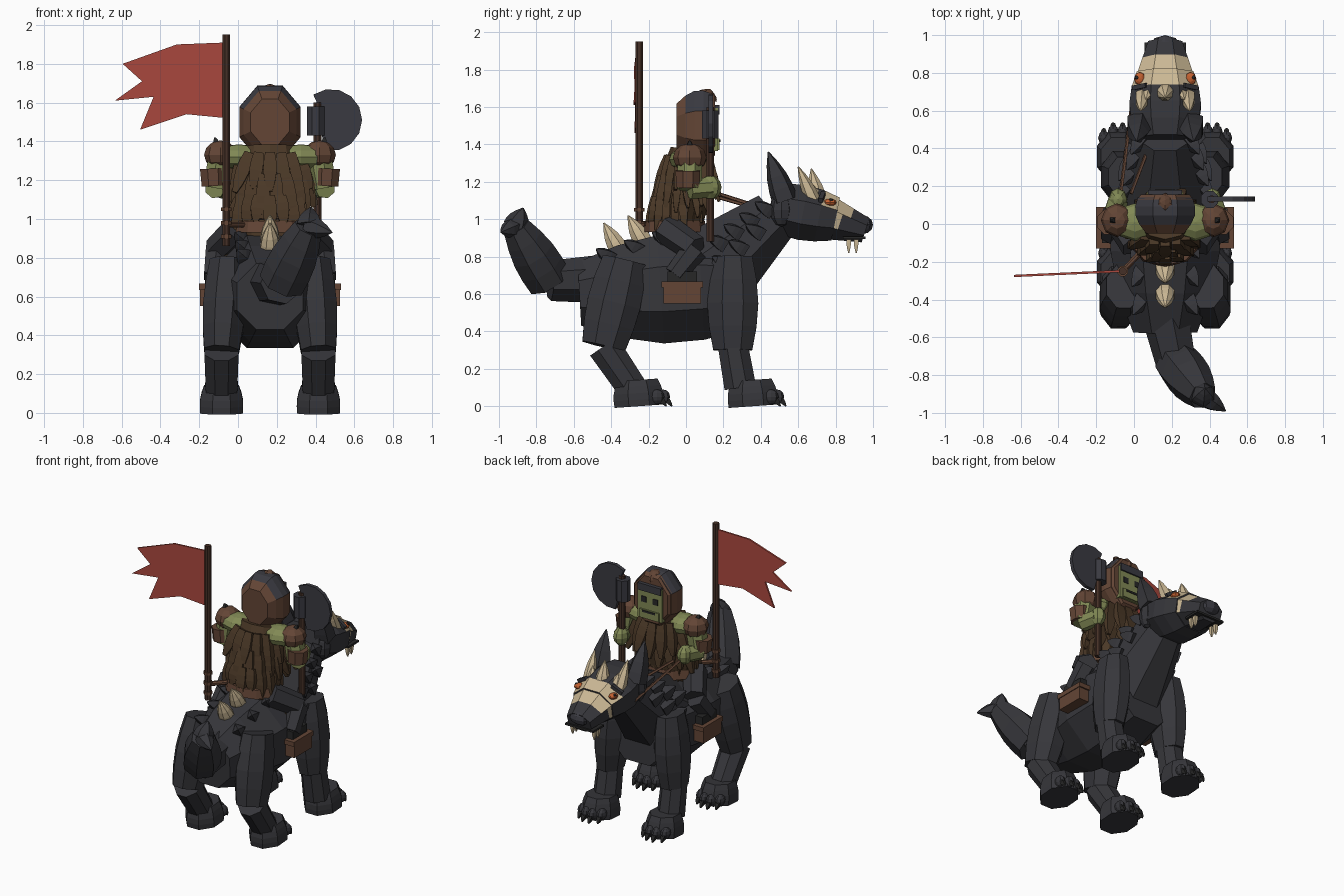
import bpy, bmesh, math, random
from mathutils import Vector

default_cube = bpy.data.objects.get("Cube")
if default_cube:
    bpy.data.objects.remove(default_cube)
random.seed(4)
CENTRE_X = .165  # beast and rider share this centre line


def material(name, *rgb):
    mat = bpy.data.materials.new(name)
    mat.use_nodes = True
    mat.diffuse_color = (*rgb, 1)
    mat.node_tree.nodes["Principled BSDF"].inputs["Base Color"].default_value = (*rgb, 1)
    return mat


FUR = material("charcoal fur", .037, .037, .043)
BLACK = material("black claw", .02, .02, .02)
STEEL = material("slate steel", .042, .042, .052)
LEATHER = material("brown leather", .125, .06, .036)
CLOTH = material("dark brown cloth", .07, .04, .02)
WOOD = material("dark wood", .06, .03, .02)
GREEN = material("green skin", .22, .25, .09)
BONE = material("cream bone", .6, .48, .3)
RED = material("red cloth", .4, .065, .048)
ORANGE = material("orange eye", .55, .12, .03)


def make(name, bm, mat):
    bmesh.ops.recalc_face_normals(bm, faces=bm.faces)
    mesh = bpy.data.meshes.new(name)
    bm.to_mesh(mesh)
    bm.free()
    mesh.materials.append(mat)
    part = bpy.data.objects.new(name, mesh)
    part.location.x = CENTRE_X
    bpy.context.collection.objects.link(part)
    return part


def mirror(part):
    """Repeat a part on the other side of the centre line."""
    part.modifiers.new("other side", "MIRROR")
    return part


def limb(name, start, end, near, far, mat, sides=8, bulge=0, flat=1, steps=4):
    """Tapered, optionally bulging prism from start to end."""
    bm = bmesh.new()
    start, end = Vector(start), Vector(end)
    along = (end - start).normalized()
    guide = Vector((1, 0, 0)) if abs(along.x) < .8 else Vector((0, 1, 0))
    across = (guide - along * guide.dot(along)).normalized()
    up = along.cross(across)
    rings = []
    for step in range(steps + 1):
        t = step / steps
        radius = near + (far - near) * t + bulge * math.sin(math.pi * t)
        radius /= math.cos(math.pi / sides)
        angles = [(side + .5) * math.tau / sides for side in range(sides)]
        rings.append([bm.verts.new(start.lerp(end, t) + across * radius * math.cos(a)
                                   + up * radius * flat * math.sin(a)) for a in angles])
    for lower, upper in zip(rings, rings[1:]):
        for i in range(sides):
            j = (i + 1) % sides
            bm.faces.new((lower[i], lower[j], upper[j], upper[i]))
    bm.faces.new(rings[0])
    bm.faces.new(rings[-1])
    return make(name, bm, mat)


def spike(name, base, tip, radius, mat, sides=6):
    return limb(name, base, tip, radius, .003, mat, sides, bulge=radius / 4)


def solid(name, centre, half, mat, rounded=False):
    """Box or low-poly ball with the given half sizes."""
    bm = bmesh.new()
    if rounded:
        bmesh.ops.create_uvsphere(bm, u_segments=8, v_segments=6, radius=1)
    else:
        bmesh.ops.create_cube(bm, size=2)
    bmesh.ops.scale(bm, vec=half, verts=bm.verts)
    bmesh.ops.translate(bm, vec=centre, verts=bm.verts)
    return make(name, bm, mat)


def ball(name, centre, half, mat):
    return solid(name, centre, half, mat, rounded=True)


def plate(name, outline, y, depth, mat, slant=0):
    """Thin upright sheet from an x, z outline."""
    bm = bmesh.new()
    sheet = bm.faces.new([bm.verts.new((x, y + x * slant, z)) for x, z in outline])
    copy = bmesh.ops.extrude_face_region(bm, geom=[sheet], use_keep_orig=True)["geom"]
    moved = [item for item in copy if isinstance(item, bmesh.types.BMVert)]
    bmesh.ops.translate(bm, vec=(0, depth, 0), verts=moved)
    return make(name, bm, mat)


def paint(part, mat, rule):
    """Give a second colour to the faces whose centre and normal fit the rule."""
    part.data.materials.append(mat)
    for face in part.data.polygons:
        face.material_index = int(rule(face.center, face.normal))


# Beast trunk, neck and tail
limb("trunk", (0, -.57, .6), (0, .3, .65), .17, .24, FUR, bulge=.085)
limb("neck", (0, .12, .71), (0, .48, 1.02), .25, .14, FUR)
tail_root, tail_bend, tail_top = Vector((0, -.45, .68)), Vector((.06, -.73, .67)), Vector((.2, -.91, .96))
limb("tail_base", tail_root, tail_bend, .12, .1, FUR, sides=7)
limb("tail_brush", tail_bend, tail_top, .11, .07, FUR, sides=7, bulge=.02)
spike("tail_tuft_top", tail_top, (.21, -.87, 1.06), .06, FUR)
spike("tail_tuft_side", tail_top, (.32, -.99, .93), .05, FUR)

# Head with a painted bone mask
skull = limb("skull", (0, .45, 1.07), (0, .8, 1), .15, .15, FUR, bulge=.04, flat=.78)
paint(skull, BONE, lambda centre, normal: normal.z > .6 and centre.y > .7)
muzzle = limb("muzzle", (0, .78, 1), (0, .96, .94), .15, .09, FUR, flat=.75)
paint(muzzle, BONE, lambda centre, normal: (normal.z > .6 and centre.y < .9)
      or (normal.z > -.3 and centre.y < .82))
ball("nose", (0, .945, .97), (.08, .055, .05), STEEL)
solid("mouth_line", (0, .9, .9), (.11, .06, .007), BLACK)
mirror(spike("ears", (.14, .53, 1.1), (.15, .44, 1.36), .06, FUR, sides=5))
mirror(ball("cheeks", (.15, .51, 1.05), (.05, .06, .09), FUR))
mirror(ball("eyes", (.135, .77, 1.09), (.03, .035, .02), ORANGE))
mirror(ball("pupils", (.15, .775, 1.1), (.012, .012, .012), BLACK))
mirror(limb("eyebrows", (.17, .72, 1.1), (.1, .735, 1.14), .012, .012, FUR, sides=4))
for y in (.87, .91):
    mirror(spike("teeth", (.085, y, .89), (.085, y, .82), .012, BONE, sides=4))

# Bone spikes on the brow and rump
spike("middle_brow_spike", (0, .71, 1.08), (0, .67, 1.27), .05, BONE, sides=8)
mirror(spike("outer_brow_spikes", (.12, .68, 1.1), (.13, .6, 1.28), .035, BONE))
mirror(spike("inner_brow_spikes", (.08, .71, 1.08), (.1, .66, 1.2), .03, BONE))
for y, z in ((-.36, .84), (-.23, .88)):
    spike("rump_spike", (0, y, z), (0, y - .08, z + .14), .05, BONE, sides=8)

# Legs
LEG_X = .25
knee, ankle = Vector((LEG_X, -.44, .32)), Vector((LEG_X, -.29, .1))
mirror(limb("hind_thighs", (.22, -.33, .78), knee, .09, .09, FUR, bulge=.02, flat=1.3))
mirror(limb("hind_shins", knee, ankle, .088, .08, FUR))
mirror(limb("front_thighs", (.22, .25, .8), (LEG_X, .25, .3), .08, .08, FUR, bulge=.025, flat=1.3))
mirror(limb("front_shins", (LEG_X, .25, .33), (LEG_X, .29, .1), .08, .085, FUR))

# Paws, toes and claws
for end, y in (("hind", -.25), ("front", .36)):
    mirror(limb(end + "_paws", (LEG_X, y, 0), (LEG_X, y - .01, .14), .11, .09, FUR, bulge=.01, flat=1.2))
    for toe in (-1.5, -.5, .5, 1.5):
        x, toe_y = LEG_X + toe * .05, y + .14 - abs(toe) * .03
        mirror(ball(end + "_toes", (x, toe_y, .05), (.03, .04, .04), FUR))
        mirror(spike(end + "_claws", (x, toe_y + .02, .04), (x, toe_y + .05, 0), .014, BLACK, sides=4))


# Fur tufts along the neck and rump
def tuft_row(name, first, last, count):
    for i in range(count):
        root = Vector(first).lerp(Vector(last), i / (count - 1))
        mirror(spike(name, root, root + Vector((.05, -.08, .05)), .035, FUR, sides=4))


tuft_row("neck_tufts", (.2, .2, .86), (.13, .45, 1.04), 4)
tuft_row("lower_neck_tufts", (.22, .22, .75), (.17, .4, .92), 3)
tuft_row("rump_tufts", (.12, -.4, .79), (.13, -.1, .88), 3)

# Saddle bags
mirror(solid("bags", (.315, -.02, .6), (.045, .1, .05), LEATHER))
mirror(solid("bag_flaps", (.315, -.02, .65), (.05, .11, .016), LEATHER))
mirror(limb("bag_straps", (.28, -.02, .64), (.17, -.02, .92), .02, .02, CLOTH, sides=4))

# Rider legs
rider_knee = Vector((.27, .05, .84))
mirror(limb("rider_thighs", (.16, -.11, .95), rider_knee, .07, .065, FUR, sides=6))
mirror(limb("rider_shins", rider_knee, (.29, -.06, .7), .06, .05, FUR, sides=6))
mirror(solid("boots", (.3, -.02, .69), (.035, .08, .03), BLACK))

# Rider torso and ragged cloak
limb("torso", (0, -.06, .88), (0, .02, 1.37), .15, .13, CLOTH, sides=10, bulge=.04, flat=.75)
limb("belt", (0, -.06, .93), (0, -.06, .99), .19, .18, LEATHER, sides=10, flat=.85)
STRIPS = 16
for tier in range(3):
    top_z, low_z = 1.12 + tier * .11, .95 + tier * .08
    for i in range(STRIPS):
        angle = (i + tier / 2) * math.tau / STRIPS
        outward = Vector((math.cos(angle), math.sin(angle) * .75, 0))
        middle = Vector((0, tier * .035 - .06, 0))
        flare = random.uniform(.16, .21) + tier * .025
        top = middle + outward * .15 + Vector((0, 0, top_z))
        tip = middle + outward * flare + Vector((0, 0, low_z + random.uniform(-.05, .05)))
        limb("cloak_strip", top, tip, .025, .012, CLOTH, sides=4, bulge=.016, flat=.6)

# Rider arms and shoulder armour
shoulder, elbow, hand = Vector((.255, .02, 1.33)), Vector((.285, .02, 1.16)), Vector((.25, .13, 1.17))
mirror(ball("shoulders", (.16, .01, 1.32), (.13, .1, .065), GREEN))
mirror(limb("upper_arms", shoulder, elbow, .06, .06, GREEN, sides=7))
mirror(limb("forearms", elbow, hand, .05, .05, GREEN, sides=7))
mirror(ball("hands", hand, (.05, .06, .065), GREEN))
mirror(limb("arm_guards", (.29, .01, 1.17), (.295, .01, 1.26), .062, .066, LEATHER))
mirror(ball("shoulder_pads", shoulder, (.085, .09, .075), LEATHER))
mirror(spike("pad_studs", shoulder + Vector((.02, 0, .06)), shoulder + Vector((.03, 0, .09)), .014, BLACK, sides=4))

# Hood with a steel crown, face inside
hood = limb("hood", (0, -.05, 1.5), (0, .14, 1.5), .1, .145, LEATHER, bulge=.035, flat=1.18)
paint(hood, STEEL, lambda centre, normal: normal.z > .3 and centre.y > -.02)
limb("hood_rim", (0, .13, 1.5), (0, .155, 1.5), .147, .13, LEATHER, flat=1.22)
spike("hood_peak", (0, .11, 1.65), (0, .13, 1.695), .05, LEATHER)
solid("face", (0, .14, 1.48), (.095, .03, .115), GREEN)
solid("jaw", (0, .15, 1.4), (.075, .03, .03), GREEN)
solid("brow", (0, .15, 1.585), (.09, .03, .025), STEEL)
solid("mouth", (0, .18, 1.42), (.05, .004, .007), BLACK)
mirror(solid("rider_eyes", (.045, .17, 1.5), (.02, .004, .02), BLACK))

# Flag on its pole
POLE_X, POLE_Y = -.225, -.25
limb("flag_pole", (POLE_X, POLE_Y, .86), (POLE_X, POLE_Y, 1.95), .02, .02, WOOD)
for z in (.9, .97, 1.04):
    limb("pole_binding", (POLE_X, POLE_Y, z), (POLE_X, POLE_Y, z + .02), .027, .027, LEATHER)
limb("pole_bracket", (POLE_X, POLE_Y, .97), (-.1, -.12, .97), .015, .015, LEATHER)
plate("flag", [(POLE_X, 1.91), (-.48, 1.9), (-.76, 1.8), (-.66, 1.71), (-.8, 1.61),
               (-.6, 1.63), (-.67, 1.46), (-.43, 1.54), (POLE_X, 1.52)], -.245, .012, RED, slant=.045)

# Long axe
AXE_X, AXE_Y = .245, .13
limb("axe_shaft", (AXE_X, AXE_Y, .88), (AXE_X, AXE_Y, 1.6), .02, .02, WOOD)
limb("axe_socket", (AXE_X - .01, AXE_Y, 1.43), (AXE_X - .01, AXE_Y, 1.58), .045, .045, STEEL)
edge = [math.radians(angle) for angle in range(-100, 126, 25)]
blade = [(.315 + .16 * math.cos(a), 1.51 + .16 * math.sin(a)) for a in edge]
plate("axe_blade", blade + [(.26, 1.56), (.26, 1.46)], AXE_Y - .01, .025, STEEL)

# Reins
limb("short_rein", (-.18, .16, 1.12), (-.1, .37, 1.06), .008, .008, LEATHER, sides=5)
limb("long_rein", (-.235, .16, 1.14), (-.18, .6, 1), .008, .008, LEATHER, sides=5)
